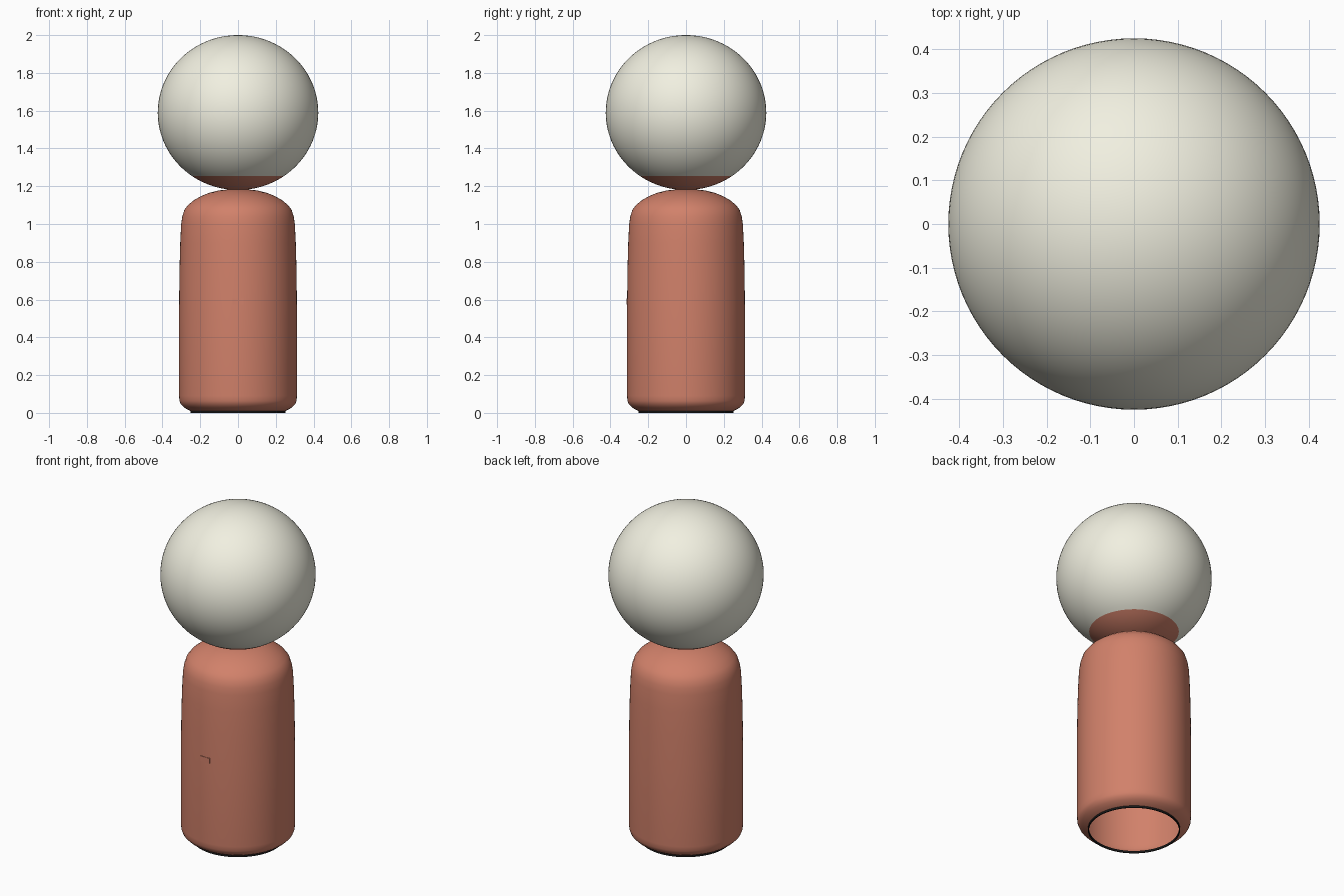
import bpy, bmesh, math

if "Cube" in bpy.data.objects:
    bpy.data.objects.remove(bpy.data.objects["Cube"])

SEG = 96


def material(name, rgb):
    m = bpy.data.materials.new(name)
    m.diffuse_color = (*rgb, 1)
    m.use_nodes = True
    m.node_tree.nodes["Principled BSDF"].inputs["Base Color"].default_value = m.diffuse_color
    return m


def lathe(name, profile, mat, closed=False):
    """Spin an (r, z) profile around the z axis."""
    bm = bmesh.new()
    vs = [bm.verts.new((r, 0, z)) for r, z in profile]
    pairs = list(zip(vs, vs[1:])) + ([(vs[-1], vs[0])] if closed else [])
    edges = [bm.edges.new(p) for p in pairs]
    bmesh.ops.spin(bm, geom=vs + edges, cent=(0, 0, 0), axis=(0, 0, 1),
                   angle=math.tau, steps=SEG, use_duplicate=False)
    bmesh.ops.remove_doubles(bm, verts=bm.verts, dist=1e-5)
    bmesh.ops.recalc_face_normals(bm, faces=bm.faces)
    return finish(name, bm, mat)


def finish(name, bm, mat):
    me = bpy.data.meshes.new(name)
    bm.to_mesh(me)
    bm.free()
    me.materials.append(mat)
    ob = bpy.data.objects.new(name, me)
    bpy.context.collection.objects.link(ob)
    bpy.context.view_layer.objects.active = ob
    ob.select_set(True)
    bpy.ops.object.shade_smooth_by_angle(angle=math.radians(35))
    ob.select_set(False)
    return ob


def arc(a0, a1, n):
    """Points of the globe's slightly flattened outline, angle from the bottom pole."""
    pts = []
    for i in range(n + 1):
        a = math.radians(a0 + (a1 - a0) * i / n)
        pts.append((0.425 * math.sin(a), 1.59 - 0.41 * math.cos(a)))
    return pts


cream = material("cream_glass", (0.88, 0.87, 0.75))
clay = material("clay_paint", (0.64, 0.22, 0.145))
black = material("black_rubber", (0.01, 0.01, 0.01))

# Globe and the shallow cup that holds it
SPLIT = math.degrees(math.acos(0.335 / 0.41))
lathe("globe", arc(SPLIT, 180, 48), cream)
lathe("globe_cup", arc(0, SPLIT, 12), clay)

# Hollow body, open underneath
lathe("body", [(0.25, 0.01), (0.268, 0.018), (0.288, 0.031), (0.303, 0.046),
               (0.31, 0.063), (0.312, 0.09), (0.312, 0.55), (0.31, 0.75),
               (0.306, 0.9), (0.301, 1.0), (0.295, 1.04), (0.284, 1.075),
               (0.265, 1.1), (0.235, 1.125), (0.195, 1.148), (0.15, 1.166),
               (0.1, 1.178), (0.05, 1.183), (0, 1.184)], clay)

# Foot ring
lathe("foot_ring", [(0.252, 0), (0.252, 0.012), (0.246, 0.012), (0.246, 0)],
      black, closed=True)

# Small switch plate on the front
bm = bmesh.new()
bmesh.ops.create_cube(bm, size=1)
bmesh.ops.scale(bm, vec=(0.06, 0.008, 0.032), verts=bm.verts)
bmesh.ops.translate(bm, vec=(0, -0.31, 0.59), verts=bm.verts)
finish("switch_plate", bm, clay)
